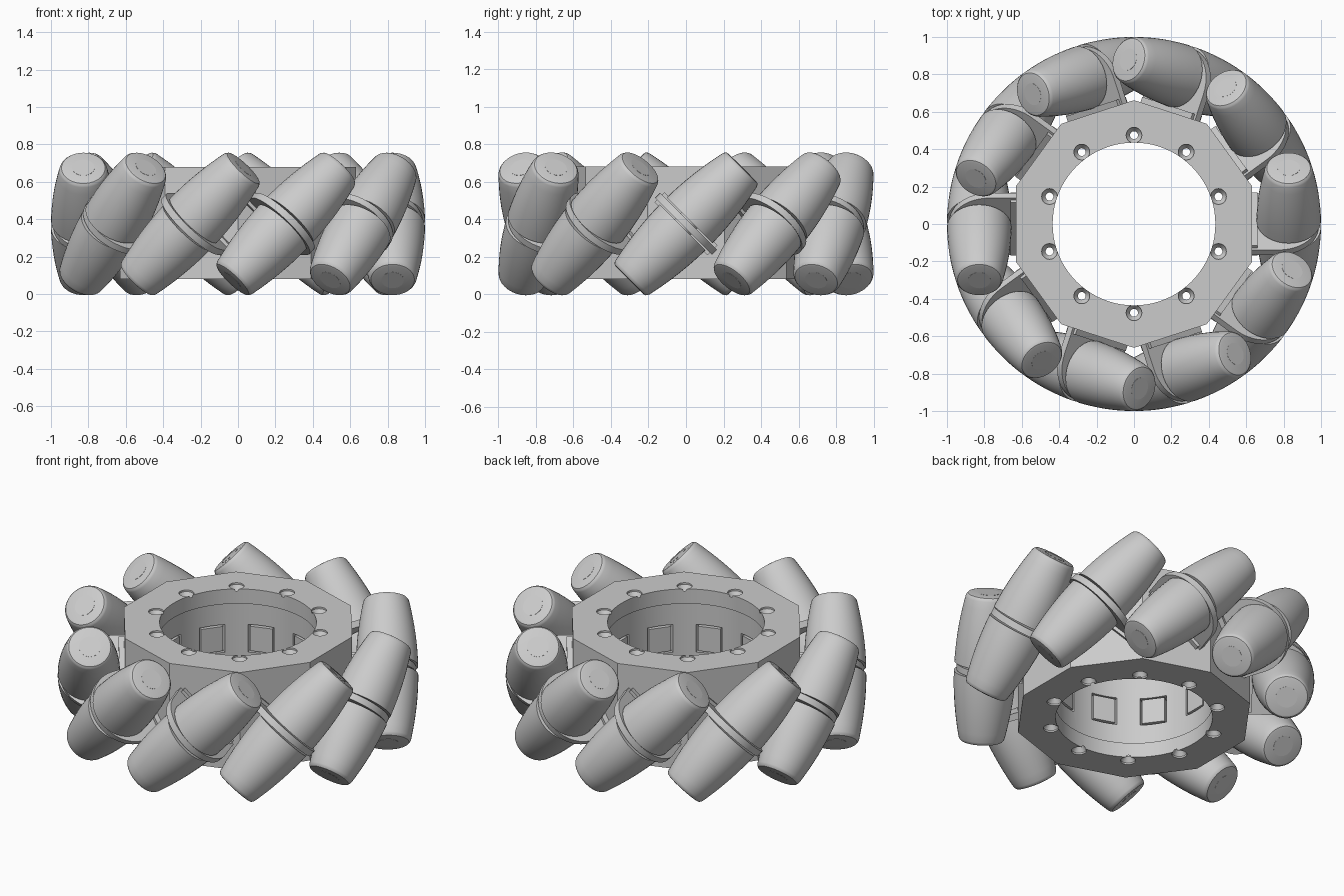
import bpy, bmesh, math
from mathutils import Matrix, Vector

if "Cube" in bpy.data.objects:
    bpy.data.objects.remove(bpy.data.objects["Cube"], do_unlink=True)

COUNT = 10          # rollers around the wheel
MID = 0.375         # height of the wheel's middle
AXIS = 0.827        # distance of roller axes from the wheel centre
HALF = 0.425        # half length of a roller
GAP = 0.024         # half width of the slot between roller halves

grey = bpy.data.materials.new("light_grey")
grey.use_nodes = True
colour = (0.6, 0.6, 0.6, 1)
grey.diffuse_color = colour
grey.node_tree.nodes["Principled BSDF"].inputs["Base Color"].default_value = colour


def make(name, bm, matrix=Matrix(), smooth=True):
    bmesh.ops.recalc_face_normals(bm, faces=bm.faces)
    mesh = bpy.data.meshes.new(name)
    bm.to_mesh(mesh)
    bm.free()
    mesh.materials.append(grey)
    ob = bpy.data.objects.new(name, mesh)
    bpy.context.collection.objects.link(ob)
    ob.matrix_world = matrix
    if smooth:
        shade(ob)
    return ob


def shade(ob):
    bpy.ops.object.select_all(action='DESELECT')
    ob.select_set(True)
    bpy.context.view_layer.objects.active = ob
    bpy.ops.object.shade_smooth_by_angle(angle=math.radians(30))


def lathe(bm, profile, segments=40):
    """Closed solid of revolution about z from (radius, height) points."""
    rings = []
    for r, z in profile:
        rings.append([bm.verts.new((r * math.cos(a), r * math.sin(a), z))
                      for a in (math.tau * i / segments for i in range(segments))])
    for low, high in zip(rings, rings[1:]):
        for i in range(segments):
            j = (i + 1) % segments
            bm.faces.new((low[i], low[j], high[j], high[i]))
    bm.faces.new(rings[0][::-1])
    bm.faces.new(rings[-1])


def box(bm, centre, size):
    bmesh.ops.create_cube(bm, size=1, matrix=Matrix.Translation(centre)
                          @ Matrix.Diagonal((*size, 1)))


def cut(target, bm, name):
    cutter = make(name, bm, smooth=False)
    mod = target.modifiers.new(name, 'BOOLEAN')
    mod.operation, mod.solver, mod.object = 'DIFFERENCE', 'EXACT', cutter
    bpy.context.view_layer.objects.active = target
    bpy.ops.object.modifier_apply(modifier=mod.name)
    bpy.data.objects.remove(cutter, do_unlink=True)


# Ten-sided hub, corner on the y axis, with a stepped round bore
bm = bmesh.new()
lathe(bm, [(0.662, 0.08), (0.662, 0.68)], COUNT)
bmesh.ops.rotate(bm, verts=bm.verts, matrix=Matrix.Rotation(math.pi / COUNT, 3, 'Z'))
hub = make("hub", bm, smooth=False)

bm = bmesh.new()
lathe(bm, [(0.435, 0), (0.435, 0.17), (0.445, 0.17),
           (0.445, 0.59), (0.435, 0.59), (0.435, 0.8)], 80)
cut(hub, bm, "bore_cutter")

# Countersunk screw holes at the corners
bm = bmesh.new()
for k in range(COUNT):
    part = bmesh.new()
    lathe(part, [(0.042, 0.06), (0.042, 0.09), (0.021, 0.12),
                 (0.021, 0.64), (0.042, 0.67), (0.042, 0.7)], 20)
    angle = math.tau * (k + 0.5) / COUNT
    bmesh.ops.translate(part, verts=part.verts,
                        vec=(0.475 * math.cos(angle), 0.475 * math.sin(angle), 0))
    temp = bpy.data.meshes.new("temp")
    bmesh.ops.recalc_face_normals(part, faces=part.faces)
    part.to_mesh(temp)
    part.free()
    bm.from_mesh(temp)
    bpy.data.meshes.remove(temp)
cut(hub, bm, "hole_cutter")

# Square sockets in the bore wall
bm = bmesh.new()
for k in range(COUNT):
    first = len(bm.verts)
    box(bm, (0.46, 0, MID), (0.13, 0.15, 0.17))
    bm.verts.ensure_lookup_table()
    bmesh.ops.rotate(bm, verts=bm.verts[first:], cent=(0, 0, 0),
                     matrix=Matrix.Rotation(math.tau * k / COUNT, 3, 'Z'))
cut(hub, bm, "socket_cutter")
shade(hub)

# Barrel profile: the roller's outside stays on the wheel's unit circle
def barrel(steps=9):
    points = []
    for i in range(steps):
        t = GAP + (HALF - 0.05 - GAP) * i / (steps - 1)
        phi = math.atan2(t * math.sqrt(0.5), AXIS)
        s = 1 - AXIS / math.cos(phi)
        lean = math.sin(phi) * math.sqrt(0.5)
        points.append((s * math.sqrt(1 - lean * lean), t + s * lean))
    r, z = points[-1]
    return points + [(r - 0.004, HALF - 0.012), (r - 0.012, HALF - 0.003), (r - 0.024, HALF)]


for k in range(COUNT):
    spin = Matrix.Rotation(math.tau * k / COUNT, 4, 'Z')
    tilt = spin @ Matrix.Translation((0, 0, MID)) @ Matrix.Rotation(-math.pi / 4, 4, 'X')
    on_axis = tilt @ Matrix.Translation((AXIS, 0, 0))

    # Roller halves and their shaft
    for side, sign in (("upper", 1), ("lower", -1)):
        bm = bmesh.new()
        lathe(bm, [(r, z * sign) for r, z in barrel()])
        make(f"roller_{side}_{k + 1}", bm, on_axis)
    bm = bmesh.new()
    lathe(bm, [(0.06, -HALF - 0.001), (0.06, HALF + 0.001)], 24)
    make(f"shaft_{k + 1}", bm, on_axis)

    # Round-ended plate holding the shaft between the halves
    bm = bmesh.new()
    outline = [(0.6, 0.215)]
    for i in range(25):
        a = math.pi * (0.5 - i / 24)
        outline.append((0.775 + 0.212 * math.cos(a), 0.215 * math.sin(a)))
    outline.append((0.6, -0.215))
    face = bm.faces.new([bm.verts.new((x, y, -0.019)) for x, y in outline])
    out = bmesh.ops.extrude_face_region(bm, geom=[face])
    bmesh.ops.translate(bm, vec=(0, 0, 0.038),
                        verts=[v for v in out["geom"] if isinstance(v, bmesh.types.BMVert)])
    box(bm, (0.63, 0, 0), (0.06, 0.4, 0.075))
    make(f"bracket_{k + 1}", bm, tilt)

    # Square tab seated in the hub socket
    bm = bmesh.new()
    box(bm, (0.485, 0, MID), (0.09, 0.13, 0.15))
    make(f"tab_{k + 1}", bm, spin, smooth=False)
